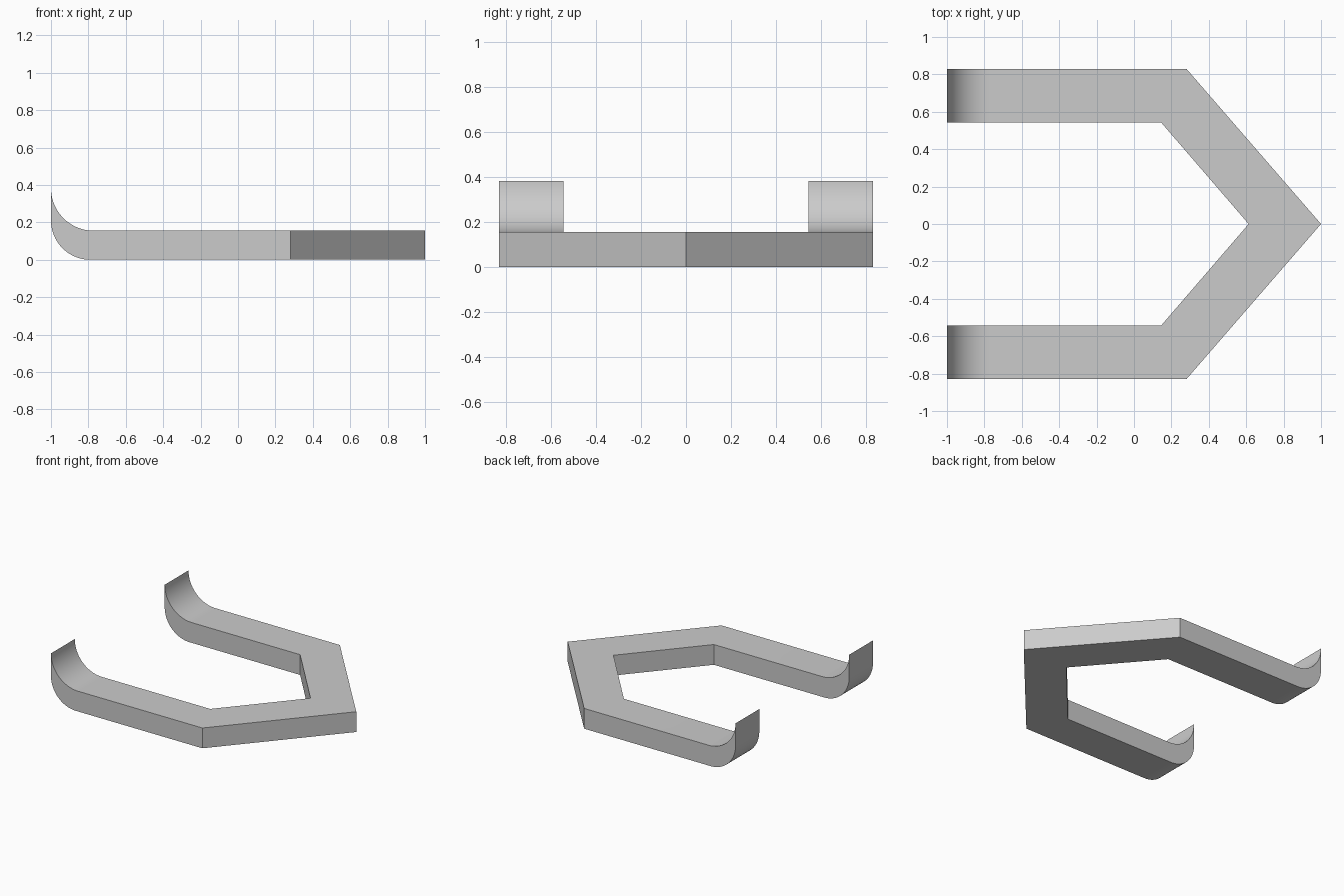
import bpy, bmesh
from math import cos, sin, pi, radians

if "Cube" in bpy.data.objects:
    bpy.data.objects.remove(bpy.data.objects["Cube"], do_unlink=True)

OUT, INN = 0.83, 0.543       # outer and inner edge of each arm
THICK, TIP = 0.155, 0.383    # bar thickness, height of the curled ends
R_TOP, R_BOT = TIP - THICK, 0.21
STEPS = 20

# Plain grey material
grey = bpy.data.materials.new("plain_grey")
grey.use_nodes = True
colour = (0.6, 0.6, 0.6, 1)
grey.diffuse_color = colour
grey.node_tree.nodes["Principled BSDF"].inputs["Base Color"].default_value = colour


def section(xo_top, xi_top, xo_bot, xi_bot, yo, yi, top, bottom):
    """Four corners: outer top, inner top, inner bottom, outer bottom."""
    return [(xo_top, yo, top), (xi_top, yi, top),
            (xi_bot, yi, bottom), (xo_bot, yo, bottom)]


# Cross-sections from the curled end, along one arm, to the point
half = []
for i in range(STEPS + 1):
    a = pi / 2 * i / STEPS
    xt = -1 + R_TOP * (1 - cos(a))
    xb = -1 + R_BOT * (1 - cos(a))
    half.append(section(xt, xt, xb, xb, OUT, INN,
                        TIP - R_TOP * sin(a), R_BOT * (1 - sin(a))))
half.append(section(0.28, 0.145, 0.28, 0.145, OUT, INN, THICK, 0))
point = section(1, 0.613, 1, 0.613, 0, 0, THICK, 0)
mirrored = [[(x, -y, z) for x, y, z in s] for s in reversed(half)]

# Skin the whole bar as one closed sweep
bm = bmesh.new()
rings = [[bm.verts.new(c) for c in s] for s in half + [point] + mirrored]
for a, b in zip(rings, rings[1:]):
    for k in range(4):
        n = (k + 1) % 4
        bm.faces.new((a[k], a[n], b[n], b[k]))
bm.faces.new(rings[0])
bm.faces.new(rings[-1])
bmesh.ops.recalc_face_normals(bm, faces=bm.faces)

mesh = bpy.data.meshes.new("pointed_bracket")
bm.to_mesh(mesh)
bm.free()
mesh.materials.append(grey)
bracket = bpy.data.objects.new("pointed_bracket", mesh)
bpy.context.collection.objects.link(bracket)

# Smooth curls, crisp edges elsewhere
bpy.context.view_layer.objects.active = bracket
bracket.select_set(True)
bpy.ops.object.shade_smooth_by_angle(angle=radians(30))
